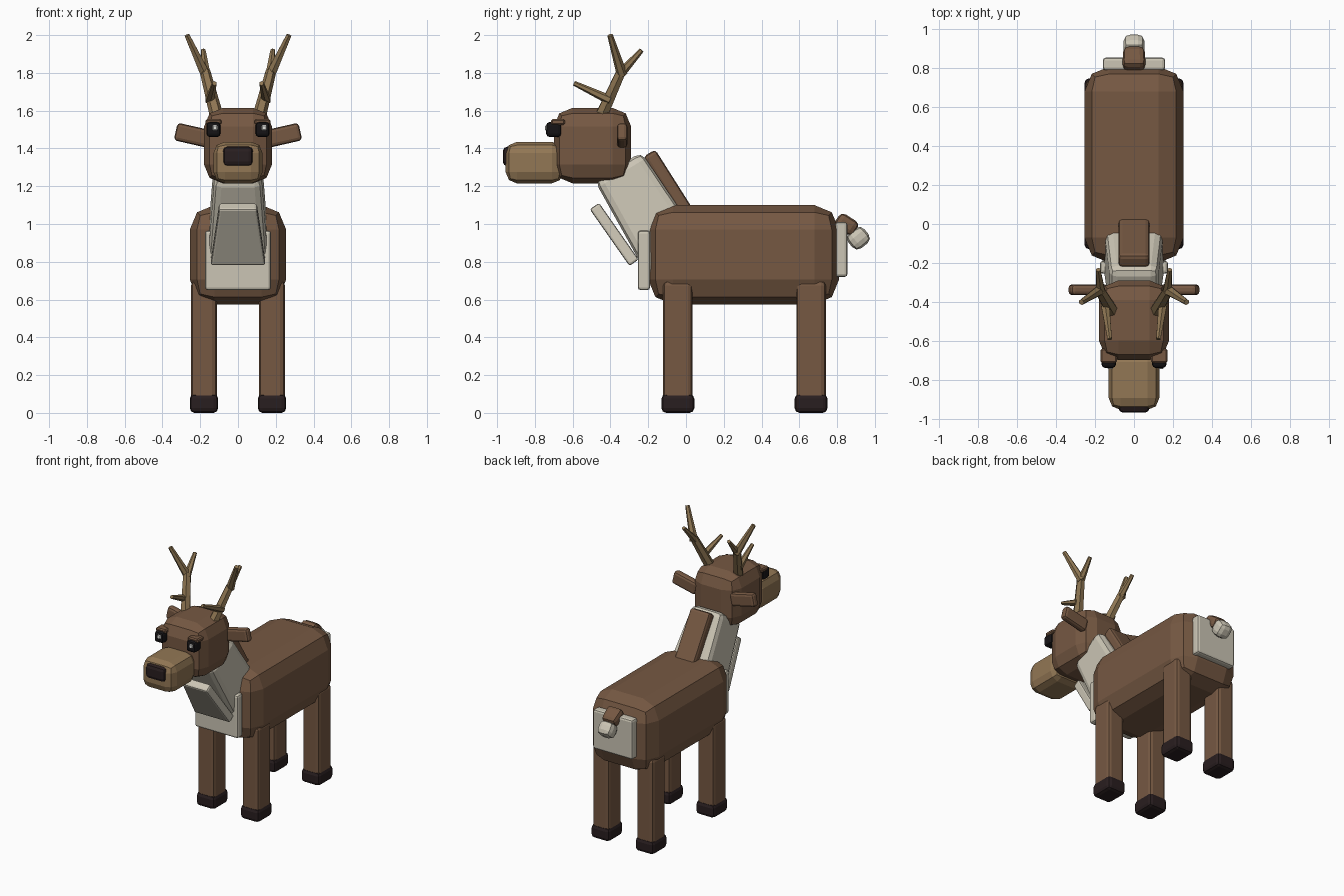
import bpy, bmesh
from mathutils import Vector, Matrix

cube = bpy.data.objects.get("Cube")
if cube:
    bpy.data.objects.remove(cube, do_unlink=True)


def material(name, rgb):
    m = bpy.data.materials.new(name)
    m.use_nodes = True
    color = (*rgb, 1)
    m.diffuse_color = color
    m.node_tree.nodes["Principled BSDF"].inputs["Base Color"].default_value = color
    return m


BROWN = material("brown fur", (0.18, 0.098, 0.055))
CREAM = material("cream fur", (0.60, 0.56, 0.46))
TAN = material("tan muzzle", (0.29, 0.185, 0.09))
HORN = material("antler horn", (0.27, 0.18, 0.085))
DARK = material("dark hoof", (0.022, 0.013, 0.014))
BLACK = material("black eye", (0.008, 0.007, 0.008))
WHITE = material("white glint", (0.75, 0.75, 0.72))


def finish(name, bm, mat, matrix):
    bmesh.ops.recalc_face_normals(bm, faces=bm.faces)
    mesh = bpy.data.meshes.new(name)
    bm.to_mesh(mesh)
    bm.free()
    mesh.materials.append(mat)
    ob = bpy.data.objects.new(name, mesh)
    bpy.context.collection.objects.link(ob)
    ob.matrix_world = matrix
    return ob


def box(name, low, high, mat, bevel, segments=2):
    """Bevelled box between two corners."""
    low, high = Vector(low), Vector(high)
    bm = bmesh.new()
    bmesh.ops.create_cube(bm, size=1)
    bmesh.ops.scale(bm, vec=high - low, verts=bm.verts)
    bmesh.ops.bevel(bm, geom=bm.edges[:], offset=bevel, segments=segments,
                    profile=0.5, affect='EDGES')
    return finish(name, bm, mat, Matrix.Translation((low + high) / 2))


def slab(name, start, end, size_start, size_end, mat, bevel, segments=2):
    """Bevelled, tapered box along an axis; each size is (x width, depth)."""
    start, end = Vector(start), Vector(end)
    axis = end - start
    z = axis.normalized()
    side = Vector((1, 0, 0)) if abs(z.x) < 0.8 else Vector((0, 1, 0))
    y = z.cross(side).normalized()
    x = y.cross(z)
    rot = Matrix((x, y, z)).transposed().to_4x4()
    bm = bmesh.new()
    bmesh.ops.create_cube(bm, size=1)
    for v in bm.verts:
        w, d = size_end if v.co.z > 0 else size_start
        v.co = (v.co.x * w, v.co.y * d, v.co.z * axis.length)
    bmesh.ops.bevel(bm, geom=bm.edges[:], offset=bevel, segments=segments,
                    profile=0.5, affect='EDGES')
    return finish(name, bm, mat, Matrix.Translation((start + end) / 2) @ rot)


def spike(name, start, end, r1, r2):
    """Six-sided tapered antler branch."""
    start, end = Vector(start), Vector(end)
    axis = end - start
    bm = bmesh.new()
    bmesh.ops.create_cone(bm, cap_ends=True, segments=6, radius1=r1, radius2=r2,
                          depth=axis.length)
    rot = axis.to_track_quat('Z', 'Y').to_matrix().to_4x4()
    return finish(name, bm, HORN, Matrix.Translation((start + end) / 2) @ rot)


# Torso with chest and rump patches
box("body", (-0.255, -0.2, 0.575), (0.255, 0.81, 1.1), BROWN, 0.13)
box("chest_patch", (-0.175, -0.255, 0.65), (0.175, -0.19, 0.965), CREAM, 0.015)
box("rump_patch", (-0.16, 0.79, 0.72), (0.16, 0.855, 1.01), CREAM, 0.015)

# Neck, throat bib and mane
slab("neck", (0, -0.05, 0.8), (0, -0.36, 1.305), (0.33, 0.34), (0.25, 0.29), CREAM, 0.04)
slab("throat_bib", (0, -0.275, 0.795), (0, -0.485, 1.095), (0.29, 0.06), (0.2, 0.06), CREAM, 0.012)
slab("mane", (0, 0.03, 1.02), (0, -0.195, 1.375), (0.16, 0.075), (0.16, 0.075), BROWN, 0.02)

# Head
box("head", (-0.18, -0.7, 1.215), (0.18, -0.29, 1.615), BROWN, 0.1)
box("muzzle", (-0.13, -0.955, 1.215), (0.13, -0.65, 1.435), TAN, 0.06)
box("nose", (-0.08, -0.97, 1.305), (0.08, -0.91, 1.41), DARK, 0.025)

# Tail
slab("tail", (0, 0.8, 1.03), (0, 0.9, 0.965), (0.12, 0.085), (0.11, 0.085), BROWN, 0.028)
slab("tail_tip", (0, 0.88, 0.965), (0, 0.945, 0.885), (0.11, 0.11), (0.11, 0.11), CREAM, 0.035)

for s, label in ((1, "left"), (-1, "right")):
    # Legs and hooves
    for y, end in ((-0.043, "front"), (0.662, "back")):
        x = s * 0.18
        box(f"{label}_{end}_leg", (x - 0.068, y - 0.078, 0.05),
            (x + 0.068, y + 0.078, 0.7), BROWN, 0.025)
        box(f"{label}_{end}_hoof", (x - 0.075, y - 0.087, 0),
            (x + 0.075, y + 0.087, 0.1), DARK, 0.025)

    # Eye, glint and brow
    x = s * 0.13
    box(f"{label}_eye", (x - 0.037, -0.74, 1.46), (x + 0.037, -0.66, 1.54), BLACK, 0.018)
    box(f"{label}_eye_glint", (x - 0.005, -0.746, 1.495), (x + 0.021, -0.73, 1.523), WHITE, 0.004, 1)
    box(f"{label}_brow", (x - 0.042, -0.715, 1.525), (x + 0.042, -0.64, 1.555), BROWN, 0.008, 1)

    # Ear
    slab(f"{label}_ear", (s * 0.14, -0.338, 1.447), (s * 0.33, -0.338, 1.49),
         (0.055, 0.095), (0.055, 0.095), BROWN, 0.018)

    # Antler
    fork = (s * 0.175, -0.342, 1.81)
    spike(f"{label}_antler_beam", (s * 0.115, -0.445, 1.58), fork, 0.036, 0.028)
    spike(f"{label}_antler_tall_tine", (s * 0.172, -0.338, 1.79), (s * 0.27, -0.402, 2.0), 0.029, 0.015)
    spike(f"{label}_antler_back_tine", (s * 0.17, -0.352, 1.79), (s * 0.184, -0.235, 1.92), 0.026, 0.013)
    spike(f"{label}_antler_front_tine", (s * 0.15, -0.4, 1.655), (s * 0.125, -0.592, 1.745), 0.026, 0.013)
